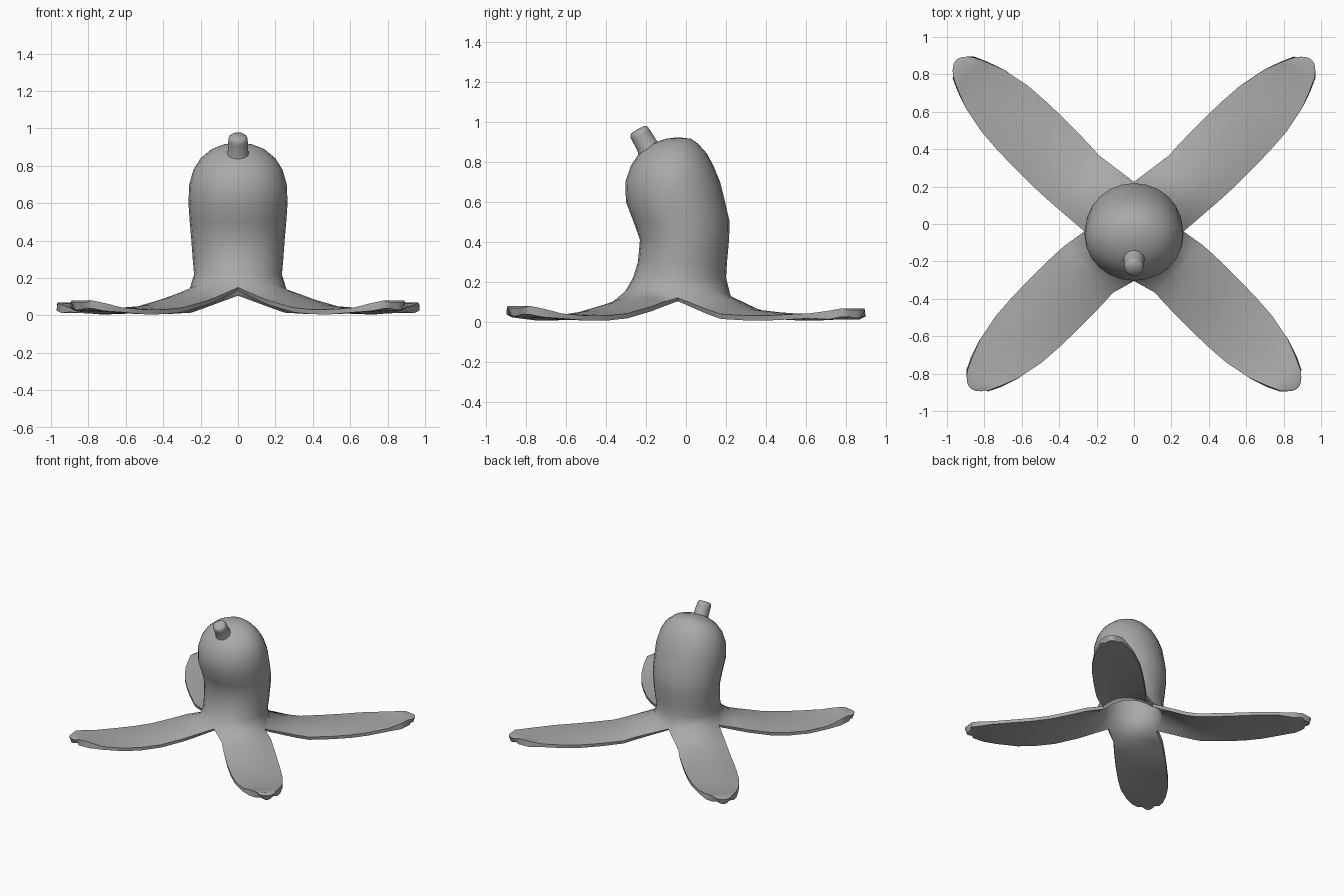
import bpy, bmesh, math
from mathutils import Vector

cube = bpy.data.objects.get("Cube")
if cube:
    bpy.data.objects.remove(cube)

grey = bpy.data.materials.new("plain_grey")
grey.use_nodes = True
colour = (0.4, 0.4, 0.4, 1)
grey.diffuse_color = colour
grey.node_tree.nodes["Principled BSDF"].inputs["Base Color"].default_value = colour

SEG = 24
QUARTER = SEG // 4


def make_object(name, bm):
    mesh = bpy.data.meshes.new(name)
    bm.to_mesh(mesh)
    bm.free()
    mesh.materials.append(grey)
    obj = bpy.data.objects.new(name, mesh)
    bpy.context.collection.objects.link(obj)
    bpy.ops.object.select_all(action="DESELECT")
    obj.select_set(True)
    bpy.context.view_layer.objects.active = obj
    return obj


def bridge(bm, lower, upper, closed=True):
    n = len(lower)
    for i in range(n if closed else n - 1):
        j = (i + 1) % n
        bm.faces.new((lower[i], lower[j], upper[j], upper[i]))


def fan(bm, ring, tip):
    top = bm.verts.new(tip)
    for i, v in enumerate(ring):
        bm.faces.new((v, ring[(i + 1) % len(ring)], top))


# Body: height, front y, back y, half width
sections = [(.22, -.265, .20, .235), (.30, -.24, .205, .242), (.41, -.23, .215, .25),
            (.50, -.262, .218, .258), (.60, -.30, .195, .265), (.70, -.303, .17, .261),
            (.78, -.275, .137, .238), (.84, -.235, .105, .20), (.89, -.17, .06, .14),
            (.915, -.10, .025, .075)]
# Peel: distance out, half width, front height, back height
rows = [(.34, .18, .13, .09), (.43, .185, .103, .065), (.60, .187, .06, .05),
        (.74, .184, .042, .042), (.87, .175, .035, .04), (1.02, .145, .042, .043),
        (1.14, .11, .065, .055), (1.21, .078, .08, .068), (1.24, .055, .07, .06)]

bm = bmesh.new()
angles = [math.tau * i / SEG for i in range(SEG)]

# Flared base ring, lowest at the notches between the peels
base = []
for a in angles:
    diag = abs(math.sin(2 * a))
    r = .265 - .012 * diag
    z = .12 + .03 * diag + .03 * max(0, -math.sin(a))
    base.append(bm.verts.new((r * math.cos(a), -.04 + r * math.sin(a), z)))

# Body walls and rounded crown
ring = base
for z, front, back, rx in sections:
    cy, ry = (front + back) / 2, (back - front) / 2
    new = [bm.verts.new((rx * math.cos(a), cy + ry * math.sin(a), z)) for a in angles]
    bridge(bm, ring, new)
    ring = new
fan(bm, ring, (0, -.04, .922))

# Four peels growing out of the base ring
tip_verts = []
for q in range(4):
    a = math.pi / 4 + q * math.pi / 2
    out = Vector((math.cos(a), math.sin(a), 0))
    side = Vector((-out.y, out.x, 0))
    is_back = out.y > 0
    shift = Vector((math.copysign(.075, out.x) if is_back else 0, 0, 0))
    upper = [base[(q * QUARTER + k) % SEG] for k in range(QUARTER + 1)]
    for s, half, z_front, z_back in rows:
        row = []
        for k in range(QUARTER + 1):
            u = 2 * k / QUARTER - 1
            pull = .03 * u * u if s > 1.1 else 0
            p = out * (s - pull) + side * (half * u) + shift
            p.z = (z_back if is_back else z_front) - .05 * max(0, .95 - s) * u * u
            row.append(bm.verts.new(p))
        bridge(bm, row, upper, closed=False)
        if s > 1.1:
            tip_verts += row
        upper = row

bm.verts.index_update()
tips = [v.index for v in tip_verts]
total = len(bm.verts)
body = make_object("body_and_peels", bm)

# Skin thickness, fuller at the peel tips
group = body.vertex_groups.new(name="thickness")
group.add(list(range(total)), .5, "REPLACE")
group.add(tips, .85, "REPLACE")
skin = body.modifiers.new("skin", "SOLIDIFY")
skin.thickness = .05
skin.offset = -1
skin.vertex_group = group.name
bpy.ops.object.modifier_apply(modifier=skin.name)
bpy.ops.object.shade_smooth_by_angle(angle=math.radians(60))

# Stem: distance along its leaning axis and radius
bm = bmesh.new()
foot = Vector((0, -.16, .82))
axis = Vector((0, -.50, .866)).normalized()
across = Vector((1, 0, 0))
normal = axis.cross(across)
ring = None
for t, r in [(0, .085), (.035, .066), (.07, .054), (.13, .052), (.15, .05), (.162, .038)]:
    new = []
    for i in range(12):
        a = math.tau * i / 12
        new.append(bm.verts.new(foot + axis * t + (across * math.cos(a) + normal * math.sin(a)) * r))
    if ring:
        bridge(bm, ring, new)
    ring = new
fan(bm, ring, foot + axis * .164)
make_object("stem", bm)
bpy.ops.object.shade_smooth_by_angle(angle=math.radians(50))
